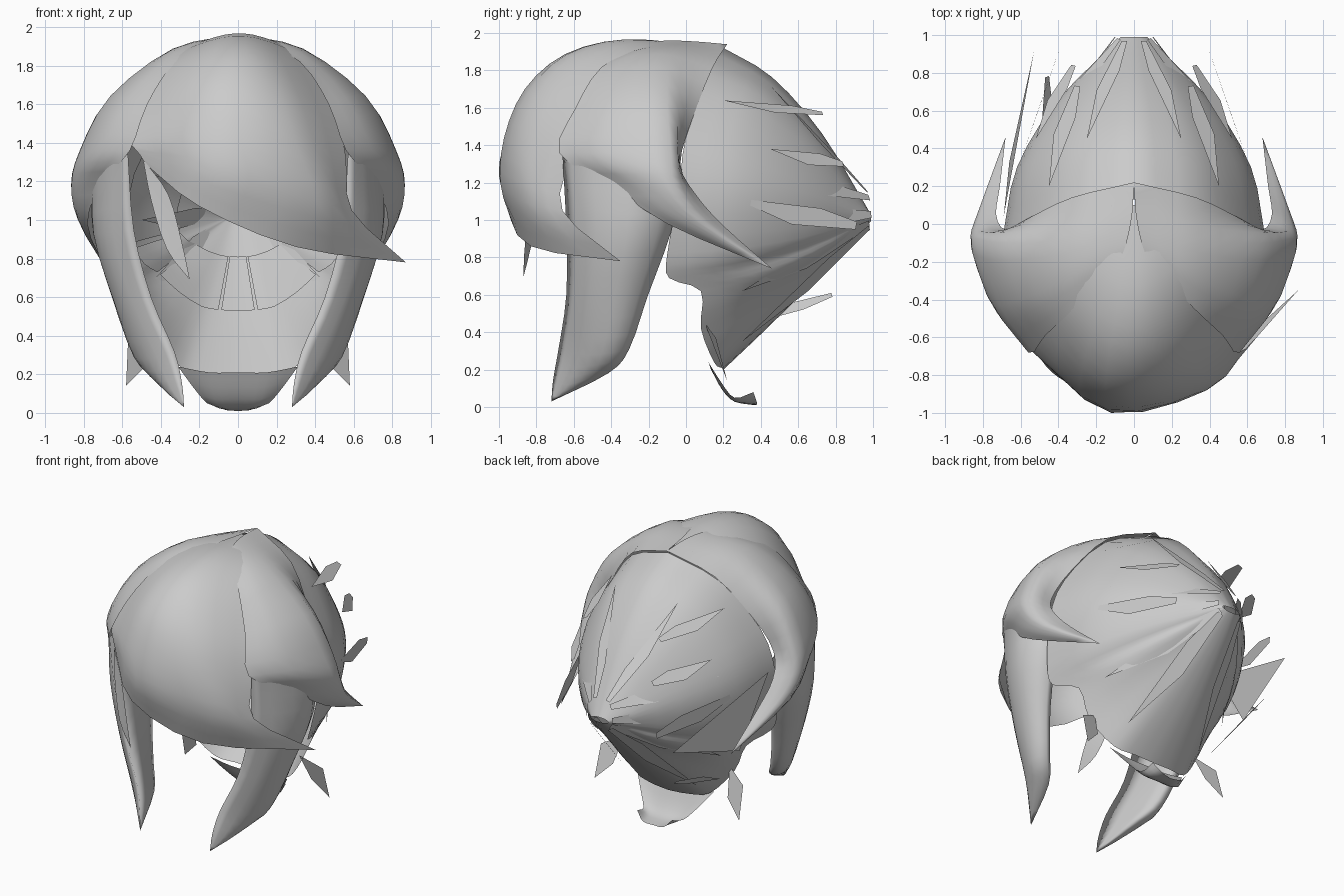
import bpy, bmesh, math
from mathutils import Vector

cube = bpy.data.objects.get("Cube")
if cube:
    bpy.data.objects.remove(cube)

grey = bpy.data.materials.new("hair grey")
grey.use_nodes = True
COLOUR = (0.6, 0.6, 0.6, 1)
grey.diffuse_color = COLOUR
grey.node_tree.nodes["Principled BSDF"].inputs["Base Color"].default_value = COLOUR
CENTRE = Vector((0, 0, 1))


def finish(name, bm, mirror, smooth=True):
    """Face the sheet outward, make the object and mirror it if asked."""
    bmesh.ops.remove_doubles(bm, verts=bm.verts, dist=0.0005)
    bmesh.ops.recalc_face_normals(bm, faces=bm.faces)
    bm.normal_update()
    if sum(f.normal.dot(f.calc_center_median() - CENTRE) * f.calc_area() for f in bm.faces) < 0:
        bmesh.ops.reverse_faces(bm, faces=bm.faces)
    mesh = bpy.data.meshes.new(name)
    bm.to_mesh(mesh)
    bm.free()
    mesh.materials.append(grey)
    obj = bpy.data.objects.new(name, mesh)
    bpy.context.collection.objects.link(obj)
    if mirror:
        obj.modifiers.new("Mirror", 'MIRROR')
    if smooth:
        mesh.shade_smooth()
    return obj


def spline(points, steps):
    """Smooth curve through the control points."""
    p = [Vector(q) for q in points]
    p = [2 * p[0] - p[1]] + p + [2 * p[-1] - p[-2]]
    out = []
    for i in range(1, len(p) - 2):
        a, b, c, d = p[i - 1:i + 3]
        for s in range(steps):
            t = s / steps
            out.append(0.5 * (2 * b + (c - a) * t + (2 * a - 5 * b + 4 * c - d) * t ** 2
                              + (3 * b - a - 3 * c + d) * t ** 3))
    return out + [p[-2]]


def sheet(name, rows, mirror=False, steps=3):
    """Curved sheet through a coarse grid of control points."""
    across = [spline(r, steps) for r in rows]
    grid = [spline(col, steps) for col in zip(*across)]
    bm = bmesh.new()
    vs = [[bm.verts.new(p) for p in col] for col in grid]
    for a, b in zip(vs, vs[1:]):
        for i in range(len(a) - 1):
            bm.faces.new((a[i], a[i + 1], b[i + 1], b[i]))
    return finish(name, bm, mirror)


def plate(name, points, mirror):
    """Single flat lock."""
    bm = bmesh.new()
    bm.faces.new([bm.verts.new(p) for p in points])
    return finish(name, bm, mirror, False)


def strand(name, base, tip, width, mirror):
    """Thin flat lock, wide in the middle with a slanted end."""
    base, tip = Vector(base), Vector(tip)
    mid = base.lerp(tip, 0.6)
    side = (tip - base).cross(Vector((mid.x, 0, mid.z - 1))).normalized() * width
    plate(name, (base, base.lerp(tip, 0.5) + side, tip + side * 0.3, tip - side * 0.3,
                 base.lerp(tip, 0.7) - side * 0.7), mirror)


# Back shell: a rim around the head drawn together at the back
rim = [Vector(p) for p in (
    (0, .2, 1.92), (.35, .12, 1.78), (.6, 0, 1.45), (.69, -.04, 1.15), (.66, -.1, .82),
    (.62, -.09, .69), (.54, .08, .62), (.45, .08, .42), (.3, .15, .24), (.15, .19, .21), (0, .2, .2))]


def gathered(p, t, lift):
    """Point on the way from the rim to the gathering point."""
    out = Vector((p.x, 0, p.z - 1)).normalized()
    end = Vector((p.x * .1, .99, 1.01 + (p.z - 1) * .02))
    swell = .16 * min(1, max(.1, (p.z - .2) / .6))
    return p.lerp(end, t) + out * (swell * math.sin(math.pi * t) + lift)


sheet("back_shell", [[gathered(p, t, 0) for t in (0, .33, .67, 1)] for p in rim], mirror=True)

# Inner layer of panels with slits between them, near the gathering point
for i, (first, last) in enumerate(((0, 4), (4, 6), (6, 9), (9, 10))):
    part = [p.copy() for p in rim[first:last + 1]]
    part[0] = part[0].lerp(part[1], .08 if first else 0)
    part[-1] = part[-1].lerp(part[-2], .08 if last < 10 else 0)
    sheet("inner_panel_%d" % (i + 1),
          [[gathered(p, t, -.025) for t in (.4, .58, .75)] for p in part], mirror=True, steps=2)

# Swept fringe tucked under the side sweeps, ending in a point on the left
sheet("fringe", [
    [(-.12, .1, 1.92), (-.04, .1, 1.93), (.04, .1, 1.93), (.12, .1, 1.92)],
    [(-.26, -.2, 1.9), (-.07, -.31, 1.96), (.08, -.31, 1.96), (.26, -.2, 1.9)],
    [(-.42, -.37, 1.78), (-.12, -.62, 1.88), (.13, -.61, 1.87), (.4, -.37, 1.77)],
    [(-.52, -.52, 1.59), (-.15, -.84, 1.7), (.22, -.8, 1.66), (.51, -.53, 1.54)],
    [(-.56, -.64, 1.42), (-.15, -.96, 1.45), (.3, -.89, 1.4), (.56, -.62, 1.32)],
    [(-.51, -.7, 1.34), (-.12, -1, 1.24), (.4, -.87, 1.1), (.59, -.66, 1.05)],
    [(-.48, -.72, 1.29), (-.2, -.93, 1.07), (.3, -.83, .86), (.87, -.35, .78)],
])

# Side sweeps: over the temples, folded in at the back, running to a rear point
sheet("side_sweep", [
    [(.08, -.2, 1.95), (.04, -.1, 1.96), (.01, .05, 1.955), (0, .22, 1.94)],
    [(.32, -.45, 1.82), (.33, -.28, 1.88), (.34, -.08, 1.88), (.33, .14, 1.81)],
    [(.47, -.59, 1.6), (.6, -.4, 1.64), (.67, -.1, 1.63), (.56, .03, 1.53)],
    [(.56, -.68, 1.36), (.75, -.42, 1.36), (.82, -.08, 1.36), (.68, -.03, 1.3)],
    [(.7, -.42, 1.2), (.81, -.25, 1.19), (.865, -.06, 1.18), (.73, .05, 1.14)],
    [(.78, -.1, .98), (.82, -.02, .99), (.82, .08, 1), (.71, .2, .97)],
    [(.68, .46, .74)] * 4,
], mirror=True)

# Long closed locks in front of the ears, curling inward at the back
locks = [
    [(.57, -.66, 1.34), (.68, -.5, 1.3), (.76, -.22, 1.22), (.6, -.06, 1.15)],
    [(.54, -.64, .95), (.69, -.48, .93), (.75, -.24, .93), (.6, -.08, .95)],
    [(.45, -.64, .6), (.59, -.52, .58), (.65, -.32, .59), (.54, -.21, .6)],
    [(.33, -.68, .32), (.46, -.57, .28), (.54, -.4, .29), (.46, -.31, .32)],
    [(.29, -.71, .15), (.37, -.63, .12), (.43, -.47, .17), (.37, -.43, .18)],
    [(.28, -.72, .03)] * 4,
]
sheet("front_lock", [r + r[:1] for r in locks], mirror=True)

# Loose wisp beside the fringe
sheet("fringe_wisp", [
    [(-.49, -.72, 1.3), (-.48, -.73, 1.3)],
    [(-.45, -.77, 1.1), (-.36, -.82, 1.13)],
    [(-.37, -.83, .85), (-.29, -.86, .88)],
    [(-.25, -.87, .69), (-.25, -.87, .69)],
])

# Short tail under the nape
sheet("nape_tail", [
    [(0, .13, .21), (.15, .13, .21), (.31, .12, .24)],
    [(0, .19, .1), (.13, .19, .1), (.23, .19, .13)],
    [(0, .26, .03), (.1, .26, .03), (.16, .26, .05)],
    [(0, .37, .01), (.08, .38, .02), (.14, .36, .08)],
], mirror=True)

# Pointed flares low on each side of the nape
plate("nape_flare", ((.42, .1, .45), (.57, .16, .37), (.58, .22, .14), (.46, .18, .26)), True)

# Wide stray lock behind the right ear
plate("stray_lock", ((-.69, .04, 1.18), (-.53, .91, .88), (-.66, .33, .71)), False)

# Loose strands lifting off the back shell: base, tip, width, on both sides or not
strands = [
    ((.45, .2, 1.64), (.3, .73, 1.57), .06, True),
    ((.52, .45, 1.38), (.32, .84, 1.3), .06, True),
    ((.63, .25, 1.12), (.4, .91, .97), .07, True),
    ((.5, .45, 1), (.1, .99, 1.03), .06, True),
    ((.55, .4, 1.25), (.08, .98, 1.12), .06, True),
    ((-.45, .25, .42), (-.46, .78, .6), .05, False),
    ((.3, .3, .35), (.08, .98, .96), .07, True),
    ((.5, .3, .62), (.08, .98, .98), .07, True),
    ((.25, .45, 1.72), (.05, .97, 1.15), .05, True),
]
for i, spec in enumerate(strands):
    strand("loose_strand_%d" % (i + 1), *spec)
